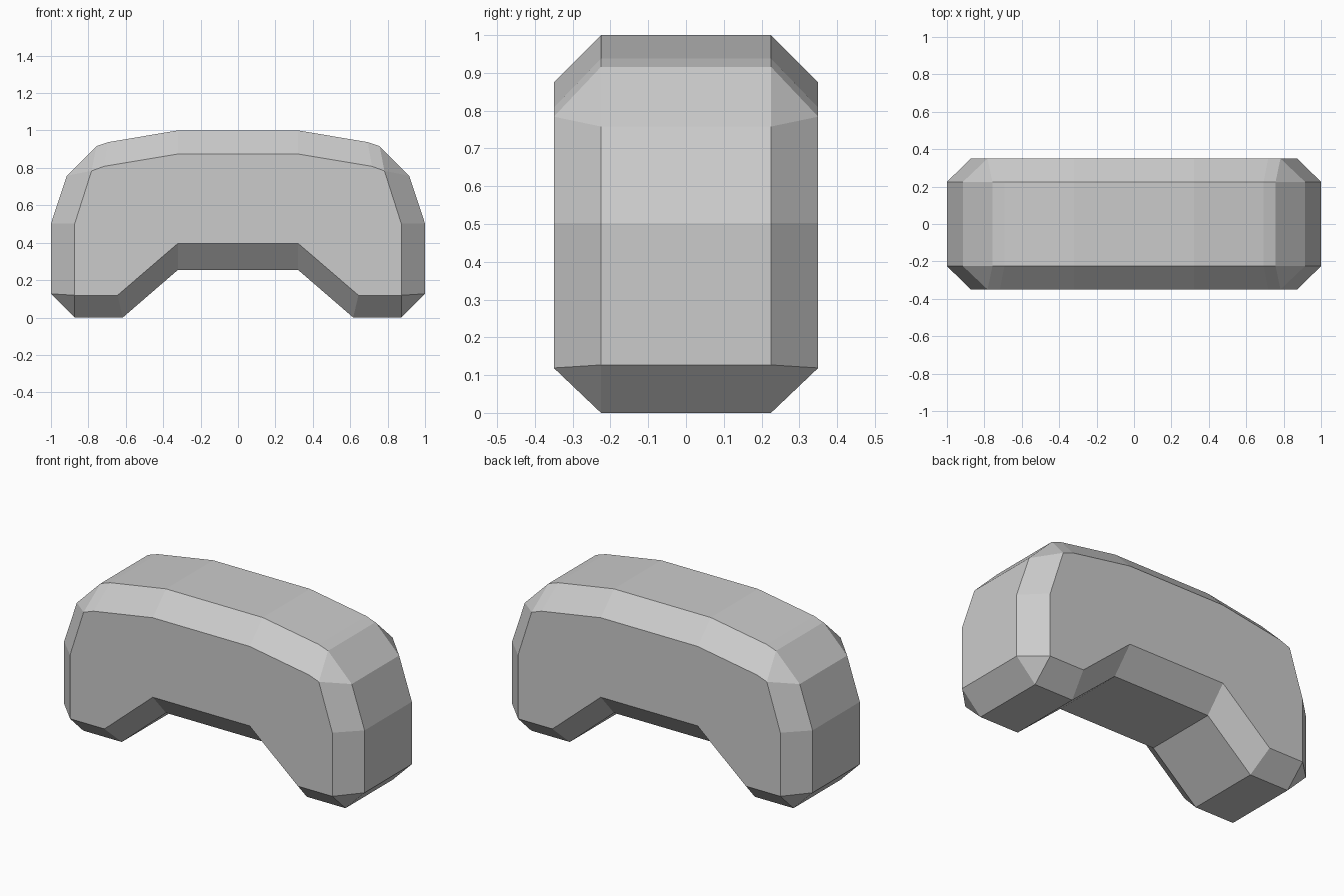
import bpy
import bmesh

if "Cube" in bpy.data.objects:
    bpy.data.objects.remove(bpy.data.objects["Cube"])

# Right half of the arch outline, top to underside:
# (x, z) of the wide middle band, then (x, z) of the inset front/back face
HALF = [
    ((0.322, 1.0), (0.322, 0.874)),
    ((0.693, 0.938), (0.717, 0.808)),
    ((0.757, 0.916), (0.783, 0.784)),
    ((0.915, 0.758), (0.783, 0.784)),   # corner facet meets a single point
    ((1.0, 0.502), (0.873, 0.502)),
    ((1.0, 0.127), (0.873, 0.119)),
    ((0.873, 0.0), (0.873, 0.119)),     # foot corner facet
    ((0.616, 0.0), (0.644, 0.119)),
    ((0.322, 0.254), (0.322, 0.396)),
]
FACE_Y, BAND_Y = 0.35, 0.225


def flip(p):
    return (-p[0], p[1])


# Full closed outline by mirroring the half
pairs = HALF + [(flip(b), flip(f)) for b, f in reversed(HALF)]

bm = bmesh.new()


def ring(y, which):
    return [bm.verts.new((p[which][0], y, p[which][1])) for p in pairs]


# Four rings from front to back, skinned into chamfer, band, chamfer
rings = [ring(-FACE_Y, 1), ring(-BAND_Y, 0), ring(BAND_Y, 0), ring(FACE_Y, 1)]
n = len(pairs)
for a, b in zip(rings, rings[1:]):
    for i in range(n):
        j = (i + 1) % n
        bm.faces.new((a[i], a[j], b[j], b[i]))

# Front and back faces
bm.faces.new(rings[0])
bm.faces.new(rings[-1])

# Collapse the doubled corner points into triangular facets
bmesh.ops.remove_doubles(bm, verts=bm.verts, dist=0.0005)
bmesh.ops.recalc_face_normals(bm, faces=bm.faces)

mesh = bpy.data.meshes.new("arch_block")
bm.to_mesh(mesh)
bm.free()
arch = bpy.data.objects.new("arch_block", mesh)
bpy.context.collection.objects.link(arch)
